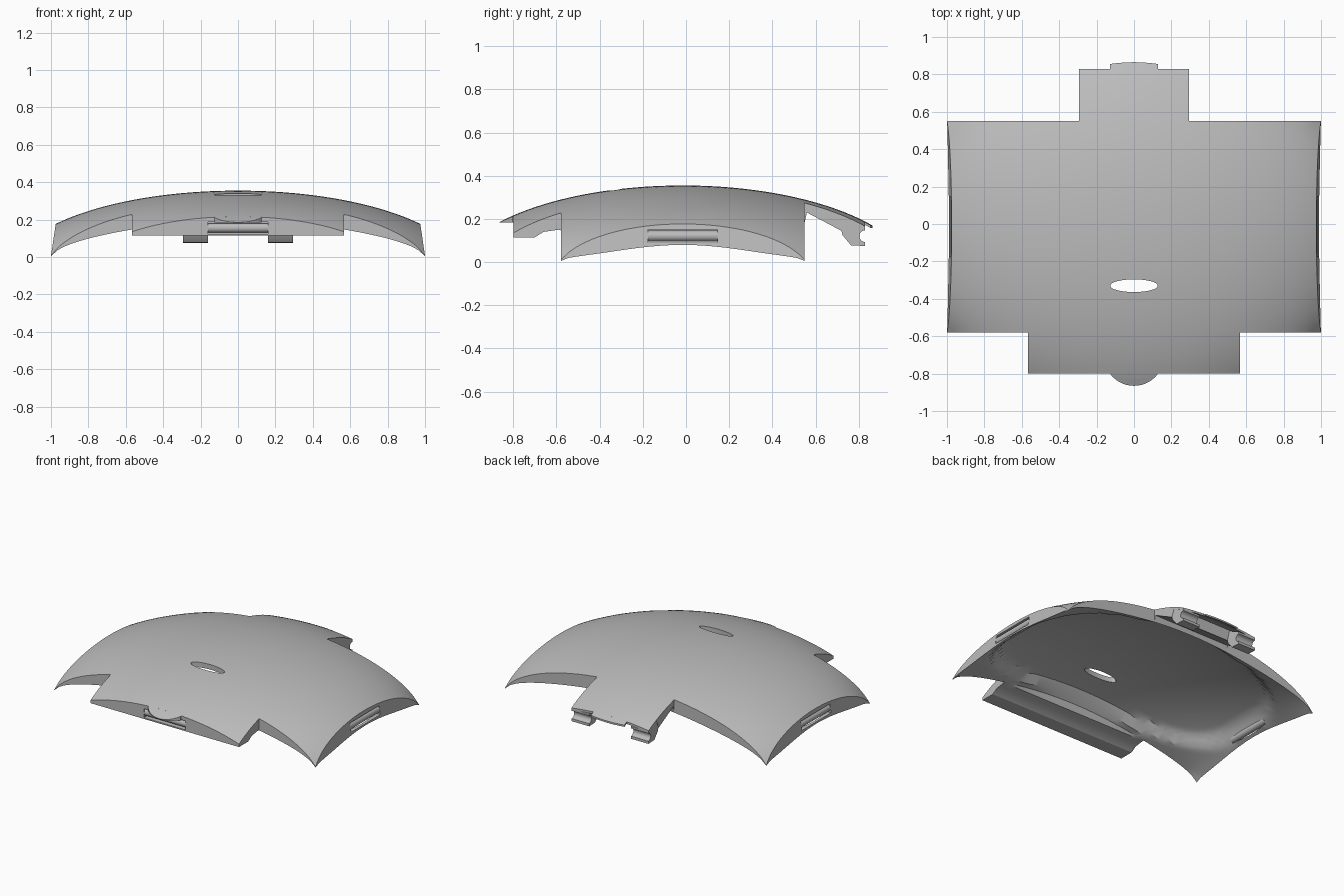
import bpy, bmesh, math
from mathutils import Matrix

if "Cube" in bpy.data.objects:
    bpy.data.objects.remove(bpy.data.objects["Cube"])

grey = bpy.data.materials.new("plain_grey")
grey.diffuse_color = (0.5, 0.5, 0.5, 1)
grey.use_nodes = True
grey.node_tree.nodes["Principled BSDF"].inputs["Base Color"].default_value = grey.diffuse_color
YC = -0.015  # centre of the dome in y


def finish(name, bm, smooth=True):
    bmesh.ops.recalc_face_normals(bm, faces=bm.faces)
    me = bpy.data.meshes.new(name)
    bm.to_mesh(me)
    bm.free()
    me.materials.append(grey)
    ob = bpy.data.objects.new(name, me)
    bpy.context.collection.objects.link(ob)
    if smooth:
        bpy.ops.object.select_all(action='DESELECT')
        ob.select_set(True)
        bpy.context.view_layer.objects.active = ob
        bpy.ops.object.shade_smooth_by_angle(angle=math.radians(28))
    return ob


def dome(x, y):
    u = 0.68 * x * x + 0.862 * (y - YC) ** 2
    return -0.085 + 0.44 * math.sqrt(max(0.02, 1 - u))


def interp(pts, v):
    for (a, p), (b, q) in zip(pts, pts[1:]):
        if v <= b:
            return p + (q - p) * max(0, (v - a) / (b - a))
    return pts[-1][1]


def underside(x, y):
    top = dome(x, y)
    if y < -0.585:    # front tongue block
        z = interp([(-0.8, 0.115), (-0.7, 0.115), (-0.66, 0.14), (-0.59, 0.15)], y)
        return min(z, top - 0.005)
    if y > 0.555:     # back tongue
        z = interp([(0.55, 0.235), (0.72, 0.145), (0.74, 0.21), (0.83, 0.175)], y)
        return min(z, top - 0.015)
    yy = abs(y - YC)  # body: thick rim around an oval cavity, sharp corners
    rim = 0.09 * (1 - min(1, abs(x)) ** 4 * (yy / 0.565) ** 4)
    e = (abs(x) / 0.9) ** 3 + (yy / 0.51) ** 3
    k = min(1, max(0, (e - 1) / 0.2))
    return top - max(0.003, 0.035 + (rim - 0.035) * k)


def steps(marks, size):
    out = [marks[0]]
    for a, b in zip(marks, marks[1:]):
        n = max(1, round((b - a) / size))
        out += [a + (b - a) * i / n for i in range(1, n + 1)]
    return out


def slab(name, xs, ys, inside, low, place=lambda x, y: (x, y)):
    """Closed solid between the dome and a lower height function."""
    bm = bmesh.new()
    cache = {}

    def vert(i, j, level):
        if (i, j, level) not in cache:
            x, y = place(xs[i], ys[j])
            f = dome if level else low
            z = f(x, y)
            for _ in range(4):   # lean the side walls inwards
                xl = x * (1 - 0.147 * max(0, z - 0.005) * abs(x) ** 8)
                z = f(xl, y)
            cache[i, j, level] = bm.verts.new((xl, y, z))
        return cache[i, j, level]

    cells = {(i, j) for i in range(len(xs) - 1) for j in range(len(ys) - 1)
             if inside((xs[i] + xs[i + 1]) / 2, (ys[j] + ys[j + 1]) / 2)}
    for i, j in cells:
        ring = [(i, j), (i + 1, j), (i + 1, j + 1), (i, j + 1)]
        near = [(i, j - 1), (i + 1, j), (i, j + 1), (i - 1, j)]
        bm.faces.new([vert(*c, 1) for c in ring])
        bm.faces.new([vert(*c, 0) for c in reversed(ring)])
        for k in range(4):
            if near[k] not in cells:
                a, b = ring[k], ring[(k + 1) % 4]
                bm.faces.new([vert(*a, 0), vert(*b, 0), vert(*b, 1), vert(*a, 1)])
    return finish(name, bm, False)


def cylinder(name, r, length, axis, loc, scale=(1, 1, 1), seg=32):
    bm = bmesh.new()
    bmesh.ops.create_cone(bm, cap_ends=True, segments=seg, radius1=r, radius2=r, depth=length)
    rot = {'X': Matrix.Rotation(math.pi / 2, 4, 'Y'),
           'Y': Matrix.Rotation(math.pi / 2, 4, 'X'), 'Z': Matrix.Identity(4)}[axis]
    bm.transform(Matrix.Translation(loc) @ Matrix.Diagonal((*scale, 1)) @ rot)
    return finish(name, bm)


def box(name, loc, size):
    bm = bmesh.new()
    bmesh.ops.create_cube(bm, size=1)
    bm.transform(Matrix.Translation(loc) @ Matrix.Diagonal((*size, 1)))
    return finish(name, bm, False)


# Main curved panel with front and back tongues
xs = steps([-1, -0.568, -0.295, 0, 0.295, 0.568, 1], 0.035)
ys = steps([-0.8, -0.7, -0.66, -0.59, -0.58, 0.55, 0.56, 0.72, 0.74, 0.83], 0.035)


def panel_area(x, y):
    if y < -0.58:
        return abs(x) < 0.568
    return abs(x) < 0.295 if y > 0.55 else True


panel = slab("curved_panel", xs, ys, panel_area, underside)

# Oval opening and the recesses for the hinge rods
cutters = [cylinder("oval_cutter", 1, 1, 'Z', (0, -0.33, 0.3), (0.127, 0.034, 1)),
           box("front_cutter", (0, -0.79, 0.155), (0.32, 0.07, 0.062))]
for s in (-1, 1):
    cutters.append(box("side_cutter", (s * 0.98, YC, 0.121), (0.09, 0.32, 0.06)))
for c in cutters:
    mod = panel.modifiers.new(c.name, 'BOOLEAN')
    mod.operation = 'DIFFERENCE'
    mod.solver = 'EXACT'
    mod.object = c
bpy.ops.object.select_all(action='DESELECT')
panel.select_set(True)
bpy.context.view_layer.objects.active = panel
for c in cutters:
    bpy.ops.object.modifier_apply(modifier=c.name)
for c in cutters:
    bpy.data.objects.remove(c)
bpy.ops.object.shade_smooth_by_angle(angle=math.radians(28))

# Hinge rods
cylinder("front_rod", 0.025, 0.33, 'X', (0, -0.772, 0.155))
for s in (-1, 1):
    cylinder("side_rod", 0.025, 0.33, 'Y', (s * 0.958, YC, 0.121))

# Rounded thumb lip at the front
R, CY = 0.16, -0.70
lip = slab("front_lip", steps([-0.125, 0.125], 0.014), [0, 0.5, 1], lambda x, y: True,
           lambda x, y: min(0.184, dome(x, y) - 0.003),
           lambda x, t: (x, -0.79 + t * (CY - math.sqrt(R * R - x * x) + 0.785)))
# Thin back tab with a slightly bowed end
tab = slab("back_tab", steps([-0.128, 0.128], 0.025), [0, 0.5, 1], lambda x, y: True,
           lambda x, y: dome(x, y) - 0.012,
           lambda x, t: (x, 0.82 + t * (0.045 - 0.6 * x * x)))

# Snap clips under the back tongue, open round notch facing backwards
notch = [(0.83 + 0.027 * math.cos(a), 0.12 + 0.027 * math.sin(a))
         for a in (math.radians(270 - 180 * i / 10) for i in range(11))]
profile = [(0.70, 0.17), (0.72, 0.145), (0.725, 0.125), (0.765, 0.077),
           (0.83, 0.075)] + notch + [(0.83, 0.16), (0.74, 0.205)]
for s in (-1, 1):
    bm = bmesh.new()
    face = bm.faces.new([bm.verts.new((s * 0.16, y, z)) for y, z in profile])
    ext = bmesh.ops.extrude_face_region(bm, geom=[face])
    for v in ext["geom"]:
        if isinstance(v, bmesh.types.BMVert):
            v.co.x = s * 0.293
    finish("back_clip", bm)
